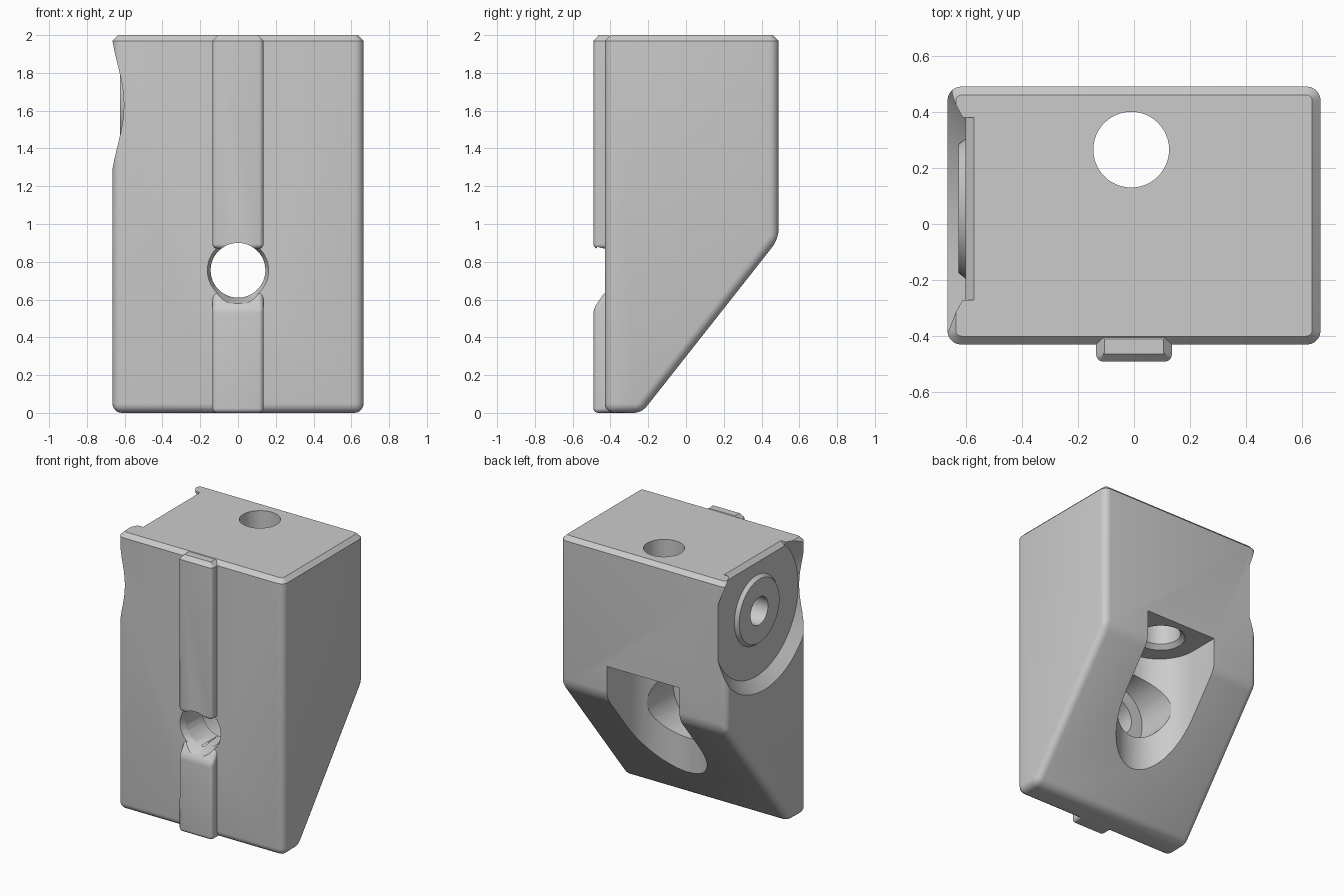
import bpy, bmesh, math
from mathutils import Matrix, Vector

cube = bpy.data.objects.get("Cube")
if cube:
    bpy.data.objects.remove(cube)

grey = bpy.data.materials.new("plain_grey")
grey.use_nodes = True
grey.diffuse_color = (0.6, 0.6, 0.6, 1)
grey.node_tree.nodes["Principled BSDF"].inputs["Base Color"].default_value = (0.6, 0.6, 0.6, 1)


def make(name, bm):
    bmesh.ops.recalc_face_normals(bm, faces=bm.faces)
    mesh = bpy.data.meshes.new(name)
    bm.to_mesh(mesh)
    bm.free()
    obj = bpy.data.objects.new(name, mesh)
    bpy.context.collection.objects.link(obj)
    mesh.materials.append(grey)
    return obj


def prism(points, axis, low, high):
    """Extrude a 2D outline along an axis (0 = x, 1 = y, 2 = z)."""
    bm = bmesh.new()
    verts = []
    for p in points:
        co = list(p)
        co.insert(axis, low)
        verts.append(bm.verts.new(co))
    face = bm.faces.new(verts)
    out = bmesh.ops.extrude_face_region(bm, geom=[face])
    move = Vector((0, 0, 0))
    move[axis] = high - low
    bmesh.ops.translate(bm, vec=move, verts=[v for v in out["geom"] if isinstance(v, bmesh.types.BMVert)])
    bmesh.ops.recalc_face_normals(bm, faces=bm.faces)
    return bm


def soften(bm, radius, top=None, keep=lambda e: False):
    """Round all edges, with a flat chamfer around a top face at height top."""
    def on_top(e):
        return top is not None and all(v.co.z > top - 1e-4 for v in e.verts)
    edges = [e for e in bm.edges if not on_top(e) and not keep(e)]
    bmesh.ops.bevel(bm, geom=edges, offset=radius, segments=5, profile=0.5, affect="EDGES")
    if top is not None:
        rim = [e for e in bm.edges if on_top(e) and len(e.link_faces) == 2
               and any(f.normal.z < 0.5 for f in e.link_faces)]
        bmesh.ops.bevel(bm, geom=rim, offset=0.03, segments=1, affect="EDGES")
    return bm


def cone(name, axis, start, end, r1, r2, sides=48):
    """Round solid between two points, running along x, y or z."""
    start, end = Vector(start), Vector(end)
    bm = bmesh.new()
    bmesh.ops.create_cone(bm, cap_ends=True, segments=sides, radius1=r1, radius2=r2,
                          depth=(end - start).length)
    turn = (Matrix.Rotation(math.pi / 2, 4, "Y"), Matrix.Rotation(-math.pi / 2, 4, "X"),
            Matrix.Identity(4))[axis]
    bmesh.ops.transform(bm, matrix=Matrix.Translation((start + end) / 2) @ turn, verts=bm.verts)
    return make(name, bm)


def combine(target, other, operation):
    other.hide_render = True
    mod = target.modifiers.new("join", "BOOLEAN")
    mod.operation, mod.solver, mod.object = operation, "EXACT", other
    bpy.context.view_layer.objects.active = target
    bpy.ops.object.modifier_apply(modifier=mod.name)
    bpy.data.objects.remove(other)


# Main block with sloped underside
side = [(-0.43, 0), (-0.235, 0), (0.49, 0.92), (0.49, 2), (-0.43, 2)]
body = make("block_body", soften(prism(side, 0, -0.665, 0.665), 0.05, 2))

# Front guide rail in two lengths
upper = [(-0.49, 0.87), (-0.38, 0.87), (-0.38, 2), (-0.49, 2)]
lower = [(-0.49, 0.0), (-0.36, 0.0), (-0.36, 0.64), (-0.43, 0.64), (-0.49, 0.55)]
inside = lambda e: all(v.co.y > -0.4 for v in e.verts)
combine(body, make("upper_rail", soften(prism(upper, 0, -0.135, 0.135), 0.025, 2, inside)), "UNION")
combine(body, make("lower_rail", soften(prism(lower, 0, -0.135, 0.135), 0.025, None, inside)), "UNION")

# Rear pocket: upright bore opened out to the back
R, PY = 0.29, 0.265
arc = [(R * math.cos(a), PY + R * math.sin(a))
       for a in (math.pi + math.pi * i / 24 for i in range(25))]
combine(body, make("rear_pocket", prism(arc + [(R, 0.8), (-R, 0.8)], 2, -0.2, 1.15)), "DIFFERENCE")

# Upright bore from the top, flared where it meets the pocket
combine(body, cone("top_bore", 2, (-0.01, PY, 1.0), (-0.01, PY, 2.2), 0.135, 0.135), "DIFFERENCE")
combine(body, cone("bore_flare", 2, (-0.01, PY, 1.14), (-0.01, PY, 1.18), 0.175, 0.135), "DIFFERENCE")

# Front bore with countersink and inner counterbore
HZ = 0.755
combine(body, cone("front_bore", 1, (0, -0.6, HZ), (0, 0.3, HZ), 0.145, 0.145), "DIFFERENCE")
combine(body, cone("front_countersink", 1, (0, -0.47, HZ), (0, -0.39, HZ), 0.18, 0.145), "DIFFERENCE")
combine(body, cone("inner_counterbore", 1, (0, -0.2, HZ), (0, 0.25, HZ), 0.24, 0.24), "DIFFERENCE")

# Round recess on the right side, chamfered at the top rim
CY, CZ = 0.055, 1.63
combine(body, cone("side_recess", 0, (-0.73, CY, CZ), (-0.60, CY, CZ), 0.64, 0.48, 64), "DIFFERENCE")
rim = [(-0.61, 1.96), (-0.56, 2.01), (-0.61, 2.01)]
combine(body, make("recess_rim", prism(rim, 1, CY - 0.325, CY + 0.325)), "DIFFERENCE")

# Raised boss with a screw hole
combine(body, cone("side_boss", 0, (-0.625, CY, CZ), (-0.58, CY, CZ), 0.23, 0.265), "UNION")
combine(body, cone("boss_hole", 0, (-0.7, CY, CZ), (-0.25, CY, CZ), 0.1, 0.1, 32), "DIFFERENCE")

# Smooth rounded edges, keep sharp corners
bpy.ops.object.select_all(action="DESELECT")
body.select_set(True)
bpy.context.view_layer.objects.active = body
bpy.ops.object.shade_smooth_by_angle(angle=math.radians(30))
